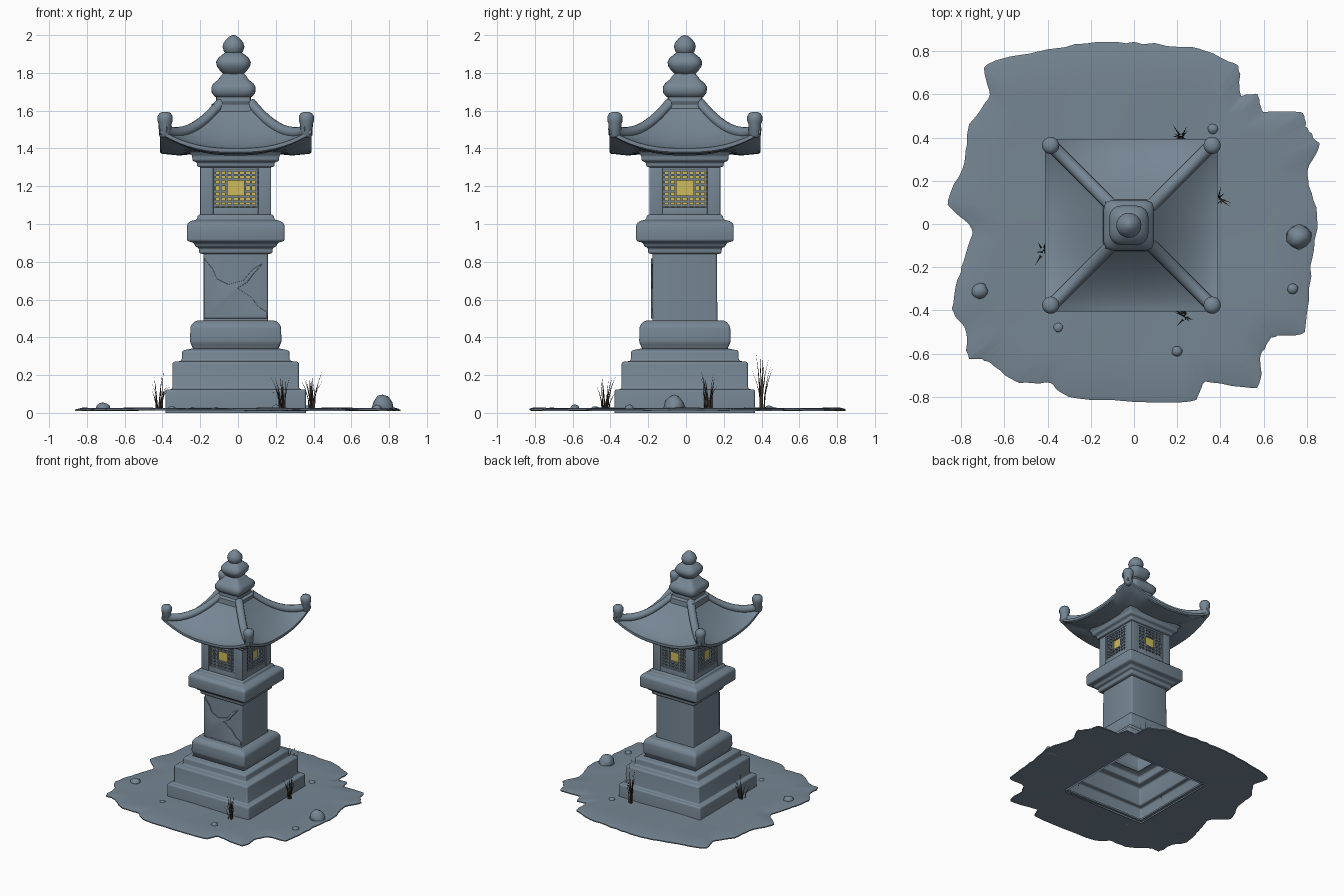
import bpy, bmesh, math, random
from math import cos, sin, pi
from mathutils import Vector

random.seed(4)
if "Cube" in bpy.data.objects:
    bpy.data.objects.remove(bpy.data.objects["Cube"])

CX, CY = -0.012, -0.006   # axis of the lantern


def material(name, rgb):
    m = bpy.data.materials.new(name)
    m.use_nodes = True
    m.diffuse_color = (*rgb, 1)
    m.node_tree.nodes["Principled BSDF"].inputs["Base Color"].default_value = (*rgb, 1)
    return m


STONE = material("blue grey stone", (0.18, 0.24, 0.295))
GLOW = material("yellow paper", (0.62, 0.5, 0.1))
GRASS = material("dry brown grass", (0.05, 0.038, 0.028))


def finish(name, bm, mat, bevel=0, angle=40, center=True):
    """Turn a bmesh into a shaded object, with optional rounded edges."""
    mesh = bpy.data.meshes.new(name)
    bm.to_mesh(mesh)
    bm.free()
    ob = bpy.data.objects.new(name, mesh)
    bpy.context.collection.objects.link(ob)
    mesh.materials.append(mat)
    if center:
        ob.location = (CX, CY, 0)
    bpy.ops.object.select_all(action='DESELECT')
    ob.select_set(True)
    bpy.context.view_layer.objects.active = ob
    if bevel:
        mod = ob.modifiers.new("soft edges", 'BEVEL')
        mod.width, mod.segments, mod.angle_limit = bevel, 3, math.radians(25)
        bpy.ops.object.convert(target='MESH')
    bpy.ops.object.shade_smooth_by_angle(angle=math.radians(angle))
    return ob


def square(h, z):
    return [(x * h, y * h, z) for x, y in ((-1, -1), (1, -1), (1, 1), (-1, 1))]


def rounded(h, z, p=2, n=32):
    """Superellipse ring: power 2 is a circle, higher is squarer."""
    out = []
    for i in range(n):
        c, s = cos(2 * pi * i / n), sin(2 * pi * i / n)
        r = h / (abs(c) ** p + abs(s) ** p) ** (1 / p)
        out.append((r * c, r * s, z))
    return out


def loft(rings, top=True, bottom=False, bm=None):
    bm = bm or bmesh.new()
    rows = [[bm.verts.new(co) for co in ring] for ring in rings]
    n = len(rows[0])
    for a, b in zip(rows, rows[1:]):
        for i in range(n):
            j = (i + 1) % n
            bm.faces.new((a[i], a[j], b[j], b[i]))
    if top:
        bm.faces.new(rows[-1])
    if bottom:
        bm.faces.new(rows[0][::-1])
    return bm


def tier(name, profile, bevel, top=False):
    return finish(name, loft([square(h, z) for h, z in profile], top), STONE, bevel)


def box(bm, x, y, z):
    """Axis-aligned box from three (low, high) ranges."""
    vs = bmesh.ops.create_cube(bm, size=1)["verts"]
    for v in vs:
        v.co = [r[0] + (c + 0.5) * (r[1] - r[0]) for r, c in zip((x, y, z), v.co)]


def four_sides(bm):
    """Repeat the front geometry on the other three sides."""
    geom = bm.verts[:] + bm.edges[:] + bm.faces[:]
    bmesh.ops.spin(bm, geom=geom, cent=(0, 0, 0), axis=(0, 0, 1),
                   angle=1.5 * pi, steps=3, use_duplicate=True)
    return bm


# Stepped base, pillar and platform: hollow shells, open underneath
tier("stepped_base", [(.372, 0), (.372, .125), (.335, .125), (.335, .27),
                      (.285, .275), (.285, .33), (.235, .34)], .012)
tier("foot_block", [(.22, .325), (.235, .36), (.242, .37), (.24, .46), (.215, .488), (.17, .49)], .016)
tier("pillar", [(.172, .485), (.17, .85)], .012)
tier("platform", [(.17, .84), (.195, .845), (.195, .875), (.215, .88), (.22, .9), (.258, .91),
                  (.258, 1.0), (.235, 1.018), (.205, 1.022), (.2, 1.05)], .012, True)

# Remaining outer skin of the weathered pillar front, with chipped edges
skin = [(-.168, .5), (.168, .5), (.165, .535), (.12, .56), (.085, .61), (.01, .66), (.06, .69),
        (.09, .73), (.13, .775), (.165, .79), (.165, .5 + .34), (.15, .84), (.14, .79), (.09, .76),
        (.04, .7), (-.04, .68), (-.1, .71), (-.12, .76), (-.168, .82)]
skin = skin[:9] + skin[12:]
bm = loft([[(x, y, z) for x, z in skin] for y in (-.168, -.179)], True, True)
bmesh.ops.recalc_face_normals(bm, faces=bm.faces[:])
finish("pillar_front_skin", bm, STONE, .003, 30)

# Lamp chamber: solid core, then frames, glowing panes and lattices
tier("chamber_core", [(.155, 1.03), (.155, 1.33)], 0, True)
bm = bmesh.new()
for s in (-1, 1):
    box(bm, sorted((s * .118, s * .188)), (-.188, -.118), (1.03, 1.32))
box(bm, (-.12, .12), (-.186, -.14), (1.03, 1.09))
box(bm, (-.12, .12), (-.186, -.14), (1.288, 1.32))
finish("chamber_frame", four_sides(bm), STONE, .004)

bm = bmesh.new()
box(bm, (-.118, .118), (-.164, -.15), (1.09, 1.29))
finish("window_panes", four_sides(bm), GLOW)

bm = bmesh.new()
MID, BAR = 1.19, .0055
for s in (-1, 1):
    for u in (.11, .08, .05):
        box(bm, (s * u - BAR, s * u + BAR), (-.182, -.16), (1.09, 1.29))
    for w in (.093, .07, .045):
        box(bm, (-.118, .118), (-.18, -.16), (MID + s * w - BAR, MID + s * w + BAR))
    # short bars that stop at the central opening
    for u in (-.018, .018):
        box(bm, (u - BAR, u + BAR), (-.178, -.16), sorted((MID + s * .045, MID + s * .1)))
        box(bm, sorted((s * .05, s * .118)), (-.178, -.16), (MID + u - BAR, MID + u + BAR))
finish("window_lattice", four_sides(bm), STONE)

tier("chamber_cornice", [(.188, 1.3), (.205, 1.305), (.205, 1.325), (.23, 1.335),
                         (.23, 1.36), (.25, 1.385)], .008, True)


# Roof with sagging eaves and raised corners
def roof_z(s, t):
    return 1.40 + .23 * t ** 1.6 + .10 * abs(s) ** 2.5 * (1 - t) ** 2


def roof_ring(h, t, drop=0, flat=None, n=16):
    ring = []
    for k in range(4):
        for i in range(n):
            s = -1 + 2 * i / n
            p = Vector((s * h, -h, 0))
            x, y = [(p.x, p.y), (-p.y, p.x), (-p.x, -p.y), (p.y, -p.x)][k]
            ring.append((x, y, flat or roof_z(s, t) - drop))
    return ring


rings = [roof_ring(.2, 0, flat=1.372), roof_ring(.3, .2, .055), roof_ring(.392, 0, .028), roof_ring(.4, 0, .02)]
rings += [roof_ring(.4 - .31 * i / 12, i / 12) for i in range(13)]
finish("roof", loft(rings, True, True), STONE, 0, 35)

# Corner ridges and their upright end knobs
for i, (sx, sy) in enumerate(((-1, -1), (1, -1), (1, 1), (-1, 1))):
    rings = []
    side = Vector((-sy, sx, 0)).normalized()
    for j in range(13):
        t = j / 12
        h = .385 - .295 * t
        c = Vector((sx * h, sy * h, roof_z(1, t) + .002))
        rings.append([c + side * .03 * cos(a) + Vector((0, 0, .03 * sin(a)))
                      for a in (2 * pi * k / 12 for k in range(12))])
    bm = loft(rings, True, True)
    bmesh.ops.recalc_face_normals(bm, faces=bm.faces[:])
    finish(f"roof_ridge_{i + 1}", bm, STONE)
    bm = loft([rounded(r, z, n=16) for r, z in ((.02, 1.455), (.033, 1.47), (.034, 1.53), (.04, 1.545),
                                                (.04, 1.57), (.03, 1.587), (.014, 1.593))], True, True)
    bmesh.ops.translate(bm, verts=bm.verts[:], vec=(sx * .374, sy * .37, 0))
    finish(f"ridge_knob_{i + 1}", bm, STONE, 0, 60)

# Finial: roof collar, squarish cap, bulb and pointed bud
parts = {
    "roof_collar": (12, [(.12, 1.59), (.115, 1.635), (.094, 1.645), (.092, 1.672)]),
    "finial_cap": (8, [(.08, 1.665), (.1, 1.675), (.115, 1.695), (.117, 1.725), (.105, 1.745),
                       (.08, 1.765), (.066, 1.785), (.05, 1.8)]),
    "finial_bulb": (3.5, [(.05, 1.79), (.07, 1.81), (.088, 1.835), (.092, 1.858), (.08, 1.88),
                          (.055, 1.9), (.04, 1.91)]),
    "finial_bud": (2, [(.035, 1.895), (.05, 1.912), (.058, 1.938), (.052, 1.96), (.036, 1.98),
                       (.018, 1.995), (.005, 2.0)]),
}
for name, (power, prof) in parts.items():
    ob = finish(name, loft([rounded(h, z, power) for h, z in prof], True, True), STONE, 0, 50)
    ob.location.x -= .012

# Ragged ground slab with a square opening below the base
shore = [(-.68, .74), (-.27, .83), (0, .84), (.3, .81), (.48, .73), (.49, .6), (.57, .6), (.6, .52),
         (.77, .52), (.8, .44), (.86, .36), (.8, .23), (.85, .05), (.82, -.2), (.79, -.5), (.65, -.52),
         (.59, -.61), (.57, -.76), (.33, -.73), (.26, -.82), (-.27, -.81), (-.39, -.74), (-.55, -.73),
         (-.69, -.63), (-.77, -.62), (-.78, -.49), (-.84, -.39), (-.8, -.2), (-.75, -.02), (-.86, .09),
         (-.79, .28), (-.76, .46), (-.67, .6)]
pts = [Vector(p) for p in reversed(shore)]
edge = []
for i in range(len(pts)):
    a, b, c, d = (pts[(i + k) % len(pts)] for k in (-1, 0, 1, 2))
    for k in range(6):
        t = k / 6
        p = b + (c - a) * .35 * t * (1 - t) ** 2 + (c - b) * t * t * (3 - 2 * t) - (d - b) * .35 * t * t * (1 - t)
        edge.append(p * random.uniform(.994, 1.006))


def ground_ring(f, z):
    ring = []
    for p in edge:
        q = p * (.362 / max(abs(p.x), abs(p.y)))
        g = q.lerp(p, f)
        ring.append((g.x, g.y, z + .003 * sin(9 * g.x) * cos(8 * g.y)))
    return ring


bm = loft([ground_ring(f, z) for f, z in ((0, .012), (1, .012), (1, .02), (.96, .025),
                                          (.6, .025), (.3, .025), (0, .025), (0, .012))], False)
bmesh.ops.remove_doubles(bm, verts=bm.verts[:], dist=.0001)
bmesh.ops.recalc_face_normals(bm, faces=bm.faces[:])
finish("ground_slab", bm, STONE, center=False)

# Scattered stones
for i, (x, y, r, h) in enumerate(((.765, -.06, .06, .1), (-.715, -.31, .04, .055), (.735, -.3, .026, .045),
                                  (.2, -.59, .026, .045), (-.35, -.48, .024, .035), (.365, .44, .026, .04))):
    bm = bmesh.new()
    bmesh.ops.create_icosphere(bm, subdivisions=2, radius=1)
    for v in bm.verts:
        k = random.uniform(.9, 1.06)
        v.co = (x + v.co.x * r * k, y + v.co.y * r * k, max(.014, .02 + v.co.z * (h - .02) * k))
    finish(f"stone_{i + 1}", bm, STONE, 0, 50, False)

# Grass tufts: thin tapering, bending blades
for i, (x, y, h) in enumerate(((.24, -.43, .2), (-.42, -.13, .22), (.39, .12, .25), (.22, .4, .3))):
    bm = bmesh.new()
    for b in range(11):
        a = random.uniform(0, 2 * pi)
        out = Vector((cos(a), sin(a), 0))
        wide = Vector((-sin(a), cos(a), 0)) * .006
        root = Vector((x, y, .015)) + out * random.uniform(0, .022)
        tall, lean = h * random.uniform(.45, 1), random.uniform(.01, .06)
        rows = []
        for t in (0, .35, .7, 1):
            c = root + out * lean * t * t + Vector((0, 0, tall * t))
            w = wide * (1.05 - t)
            rows.append([c - w, c + out * .005 * (1.05 - t), c + w])
        loft(rows, True, True, bm)
    finish(f"grass_tuft_{i + 1}", bm, GRASS, center=False)
